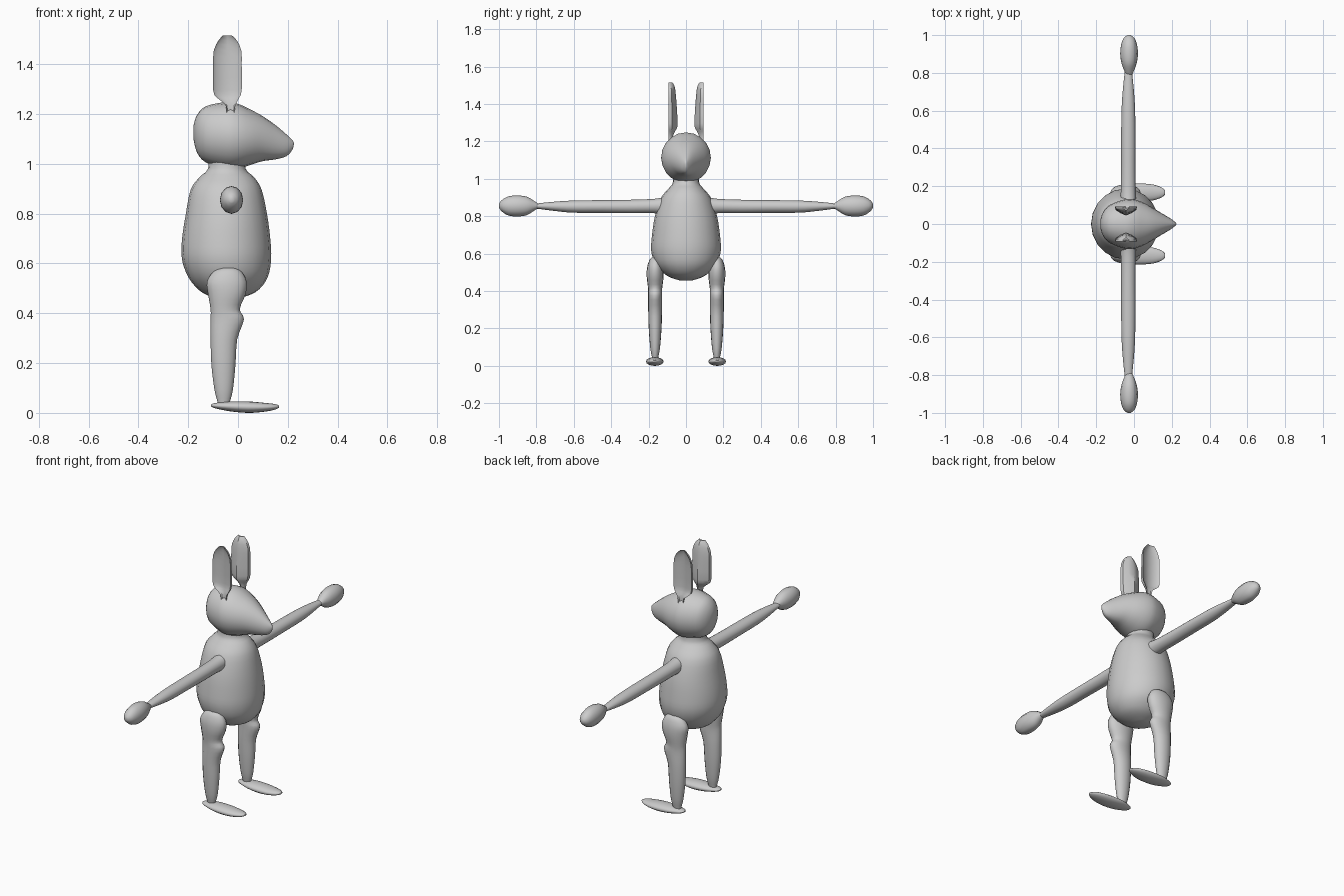
import bpy
import bmesh
import math
from mathutils import Vector

cube = bpy.data.objects.get("Cube")
if cube:
    bpy.data.objects.remove(cube, do_unlink=True)

# One plain grey for the whole figure
grey = bpy.data.materials.new("plain grey")
grey.use_nodes = True
colour = (0.6, 0.6, 0.6, 1)
grey.diffuse_color = colour
grey.node_tree.nodes["Principled BSDF"].inputs["Base Color"].default_value = colour


def oval(sides):
    """Unit circle section."""
    angles = [math.tau * i / sides for i in range(sides)]
    return [(math.cos(a), math.sin(a)) for a in angles]


def smooth_rows(rows, steps):
    """Catmull-Rom interpolation between the measured rows."""
    pts = [Vector(r) for r in rows]
    pts = [pts[0]] + pts + [pts[-1]]
    result = []
    for p, q, r, s in zip(pts, pts[1:], pts[2:], pts[3:]):
        for k in range(steps):
            t = k / steps
            result.append(q + (r - p) * t / 2
                          + (2 * p - 5 * q + 4 * r - s) * t * t / 2
                          + (3 * q - p - 3 * r + s) * t ** 3 / 2)
    return result + [pts[-1]]


def loft(name, rows, order, centre=0, side=1, section=None, steps=3, angle=60):
    """Rows hold (position, low, high, half width); order names their axes."""
    section = section or oval(20)
    bm = bmesh.new()
    rings = []
    for pos, low, high, half in smooth_rows(rows, steps):
        ring = []
        for u, v in section:
            place = dict(zip(order, (pos, (low + high) / 2 + u * (high - low) / 2,
                                     centre + v * half)))
            ring.append(bm.verts.new((place["x"], place["y"] * side, place["z"])))
        rings.append(ring)
    count = len(section)
    for a, b in zip(rings, rings[1:]):
        for i in range(count):
            j = (i + 1) % count
            bm.faces.new((a[i], a[j], b[j], b[i]))
    bm.faces.new(rings[0])
    bm.faces.new(rings[-1])
    bmesh.ops.recalc_face_normals(bm, faces=bm.faces)
    mesh = bpy.data.meshes.new(name)
    bm.to_mesh(mesh)
    bm.free()
    mesh.materials.append(grey)
    obj = bpy.data.objects.new(name, mesh)
    bpy.context.collection.objects.link(obj)
    bpy.ops.object.select_all(action="DESELECT")
    obj.select_set(True)
    bpy.context.view_layer.objects.active = obj
    bpy.ops.object.shade_smooth_by_angle(angle=math.radians(angle))
    return obj


# Egg-shaped body with the neck on top
loft("body", [
    (.46, -.07, -.02, .03), (.475, -.12, .04, .08), (.5, -.16, .085, .12),
    (.55, -.2, .12, .165), (.62, -.225, .133, .186), (.7, -.225, .13, .182),
    (.8, -.21, .117, .167), (.9, -.19, .095, .135), (.95, -.155, .065, .095),
    (.985, -.12, .03, .07), (1.05, -.12, .03, .07)], "zxy")

# Head running into a pointed snout
loft("head", [
    (-.178, 1.1, 1.16, .02), (-.165, 1.05, 1.2, .06), (-.13, 1.01, 1.235, .1),
    (-.05, .985, 1.252, .13), (0, .985, 1.245, .13), (.05, 1, 1.222, .113),
    (.1, 1.015, 1.195, .085), (.15, 1.022, 1.16, .055), (.195, 1.035, 1.122, .028),
    (.218, 1.06, 1.1, .01), (.224, 1.08, 1.09, .003)], "xzy")

# Ear section: shallow hollow outside, ridge inside
ear_section = [(1, 0), (.75, -.3), (0, -.45), (-.75, -.3), (-1, 0),
               (-.95, -.4), (-.5, -.75), (0, -1), (.5, -.75), (.95, -.4)]

for label, side in (("left", 1), ("right", -1)):
    loft(label + "_ear", [
        (1.2, -.045, -.015, .025), (1.24, -.05, -.01, .025), (1.27, -.085, .005, .042),
        (1.3, -.1, .015, .048), (1.4, -.1, .015, .043), (1.46, -.097, .013, .038),
        (1.5, -.078, -.005, .032), (1.52, -.06, -.025, .02)],
        "zxy", .093, side, ear_section, 2, 40)

    # Outstretched arm, narrowing at the wrist
    loft(label + "_arm", [
        (.1, .81, .91, .045), (.17, .82, .897, .04), (.3, .82, .892, .038),
        (.45, .822, .89, .038), (.6, .823, .888, .036), (.7, .832, .882, .03),
        (.8, .845, .872, .02), (.82, .847, .87, .018)], "yzx", -.03, side)

    # Mitten hand
    loft(label + "_hand", [
        (.785, .85, .867, .014), (.81, .835, .885, .025), (.85, .81, .908, .04),
        (.9, .803, .915, .047), (.95, .808, .91, .042), (.985, .83, .89, .028),
        (1, .85, .87, .008)], "yzx", -.026, side, oval(12))

    # Leg with thigh, knee bump and tapering shin
    loft(label + "_leg", [
        (.585, -.07, -.01, .015), (.57, -.1, .015, .03), (.53, -.125, .035, .043),
        (.48, -.12, .03, .045), (.42, -.11, .007, .038), (.38, -.11, .024, .037),
        (.3, -.11, -.003, .037), (.2, -.107, -.01, .034), (.1, -.095, -.02, .026),
        (.05, -.083, -.032, .017), (.03, -.08, -.04, .014)],
        "zxy", .165, side, oval(16))

    # Flat foot pointing forwards
    loft(label + "_foot", [
        (-.108, .03, .038, .01), (-.09, .022, .044, .025), (-.03, .01, .05, .043),
        (.04, .004, .05, .047), (.1, .008, .045, .042), (.145, .016, .04, .027),
        (.165, .025, .034, .01)], "xzy", .167, side, oval(16))

# Rest the lowest point on the ground
meshes = [o for o in bpy.context.collection.objects if o.type == "MESH"
          and grey.name in o.data.materials]
lowest = min(v.co.z for o in meshes for v in o.data.vertices)
for o in meshes:
    for v in o.data.vertices:
        v.co.z -= lowest
